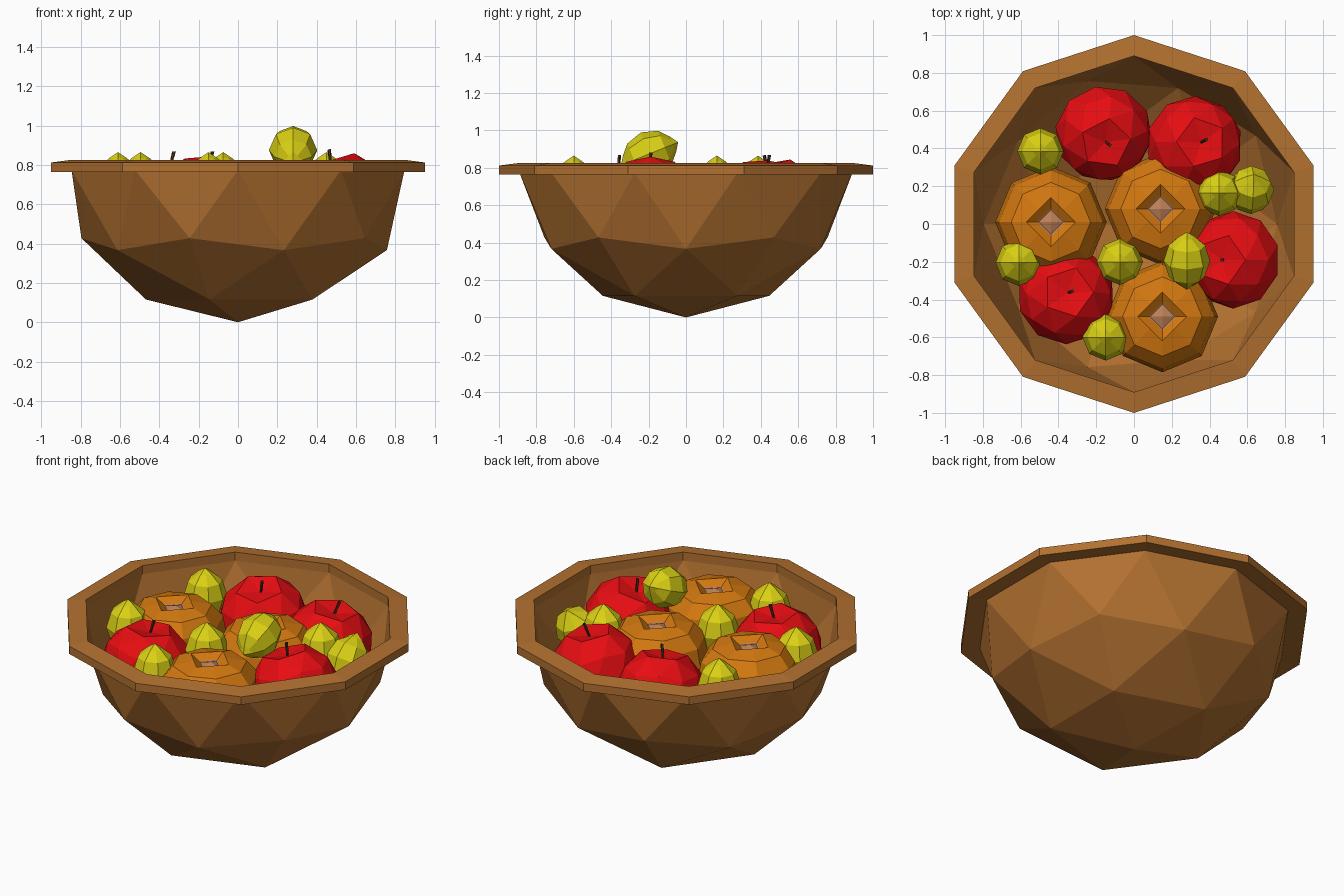
import bpy, bmesh, math
from mathutils import Matrix, Vector

if "Cube" in bpy.data.objects:
    bpy.data.objects.remove(bpy.data.objects["Cube"])


def material(name, rgb):
    m = bpy.data.materials.new(name)
    m.diffuse_color = (*rgb, 1)
    m.use_nodes = True
    m.node_tree.nodes["Principled BSDF"].inputs["Base Color"].default_value = m.diffuse_color
    return m


WOOD = material("warm wood", (0.45, 0.165, 0.03))
RED = material("apple red", (0.80, 0.004, 0.006))
ORANGE = material("orange peel", (0.66, 0.19, 0.005))
YELLOW = material("lemon yellow", (0.70, 0.63, 0.007))
NAVEL = material("navel tan", (0.52, 0.22, 0.10))
STEM = material("stem brown", (0.07, 0.03, 0.01))


def finish(bm, name, mats, loc=(0, 0, 0), rot=(0, 0, 0)):
    me = bpy.data.meshes.new(name)
    bm.normal_update()
    bm.to_mesh(me)
    bm.free()
    for m in mats:
        me.materials.append(m)
    ob = bpy.data.objects.new(name, me)
    ob.location = loc
    ob.rotation_euler = [math.radians(a) for a in rot]
    bpy.context.collection.objects.link(ob)
    return ob


def lathe(profile, n=8, square=(), tint_from=None):
    """Rings from bottom to top; rings listed in square become diamonds."""
    bm = bmesh.new()
    rings = []
    for i, (r, z) in enumerate(profile):
        if r == 0:
            rings.append([bm.verts.new((0, 0, z))] * n)
            continue
        ring = []
        for k in range(n):
            a = 2 * math.pi * k / n
            q = r * math.cos(math.pi / 4) if i in square and k % 2 else r
            ring.append(bm.verts.new((q * math.cos(a), q * math.sin(a), z)))
        rings.append(ring)
    for i in range(len(rings) - 1):
        a, b = rings[i], rings[i + 1]
        for k in range(n):
            j = (k + 1) % n
            vs = list(dict.fromkeys((a[k], a[j], b[j], b[k])))
            f = bm.faces.new(vs)
            if tint_from is not None and i >= tint_from:
                f.material_index = 1
    return bm


# Bowl: lower half of an icosphere with a flared ten-sided rim
H, R = 0.773, 0.89
bm = bmesh.new()
bmesh.ops.create_icosphere(bm, subdivisions=2, radius=1)
bmesh.ops.delete(bm, geom=[v for v in bm.verts if v.co.z > 0.01], context='VERTS')
for v in bm.verts:
    v.co = Vector((v.co.x * R, v.co.y * R, H + v.co.z * H))
finish(bm, "bowl", [WOOD])

# Rim: closed band around the mouth, first point on the y axis
bm = bmesh.new()
section = [(R, H), (1.0, 0.763), (1.0, 0.812), (R, 0.826)]
loops = []
for k in range(10):
    a = math.pi / 2 + k * math.pi / 5
    loops.append([bm.verts.new((r * math.cos(a), r * math.sin(a), z)) for r, z in section])
for k in range(10):
    p, q = loops[k], loops[(k + 1) % 10]
    for i in range(4):
        j = (i + 1) % 4
        bm.faces.new((p[i], q[i], q[j], p[j]))
bmesh.ops.recalc_face_normals(bm, faces=bm.faces)
finish(bm, "bowl_rim", [WOOD])


# Apples: faceted spheres with a dimple and a thin stem
def apple(i, loc, rot):
    bm = bmesh.new()
    bmesh.ops.create_icosphere(bm, subdivisions=2, radius=0.258)
    for v in bm.verts:
        if v.co.z > 0.25:
            v.co.z = 0.195
        elif v.co.z < -0.05:
            v.co.x *= 0.87
            v.co.y *= 0.87
            v.co.z *= 0.92
    body = finish(bm, f"apple_{i}", [RED], loc, rot)
    bm = bmesh.new()
    bmesh.ops.create_cone(bm, cap_ends=True, segments=5, radius1=0.006, radius2=0.010, depth=0.10,
                          matrix=Matrix.Translation((0, 0, 0.225)))
    for v in bm.verts:
        if v.co.z > 0.23:
            v.co.x += 0.02
    finish(bm, f"apple_stem_{i}", [STEM], loc, rot)


for i, (loc, rot) in enumerate([((-0.16, 0.48, 0.60), (14, 0, 10)),
                                ((0.32, 0.42, 0.60), (3, 10, 35)),
                                ((0.525, -0.19, 0.61), (0, -17, 0)),
                                ((-0.36, -0.38, 0.595), (-5, 3, 0))], 1):
    apple(i, loc, rot)

# Navel oranges: flattened rounds with a diamond recess on top
orange_profile = [(0, -0.24), (0.16, -0.21), (0.25, -0.12), (0.295, 0.0), (0.275, 0.11),
                  (0.21, 0.185), (0.13, 0.212), (0.075, 0.18), (0.065, 0.175), (0, 0.195)]
for i, (x, y) in enumerate([(-0.44, 0.01), (0.14, 0.08), (0.15, -0.49)], 1):
    finish(lathe(orange_profile, 8, (6, 7, 8), 7), f"orange_{i}", [ORANGE, NAVEL],
           (x, y, 0.595))

# Lemons: small pointed rounds, one lying on top of the pile
lemon_profile = [(0, -0.165), (0.045, -0.135), (0.095, -0.09), (0.123, 0.0),
                 (0.097, 0.088), (0.045, 0.135), (0, 0.165)]
for i, (loc, rot) in enumerate([((-0.495, 0.385, 0.70), (0, 0, 0)),
                                ((-0.61, -0.205, 0.70), (0, 0, 0)),
                                ((-0.075, -0.20, 0.70), (0, 0, 0)),
                                ((-0.15, -0.60, 0.70), (0, 0, 0)),
                                ((0.45, 0.165, 0.70), (0, 0, 0)),
                                ((0.62, 0.18, 0.67), (-30, 5, 0)),
                                ((0.28, -0.195, 0.875), (-68, 0, 0))], 1):
    finish(lathe(lemon_profile, 8, (1, 5)), f"lemon_{i}", [YELLOW], loc, rot)
